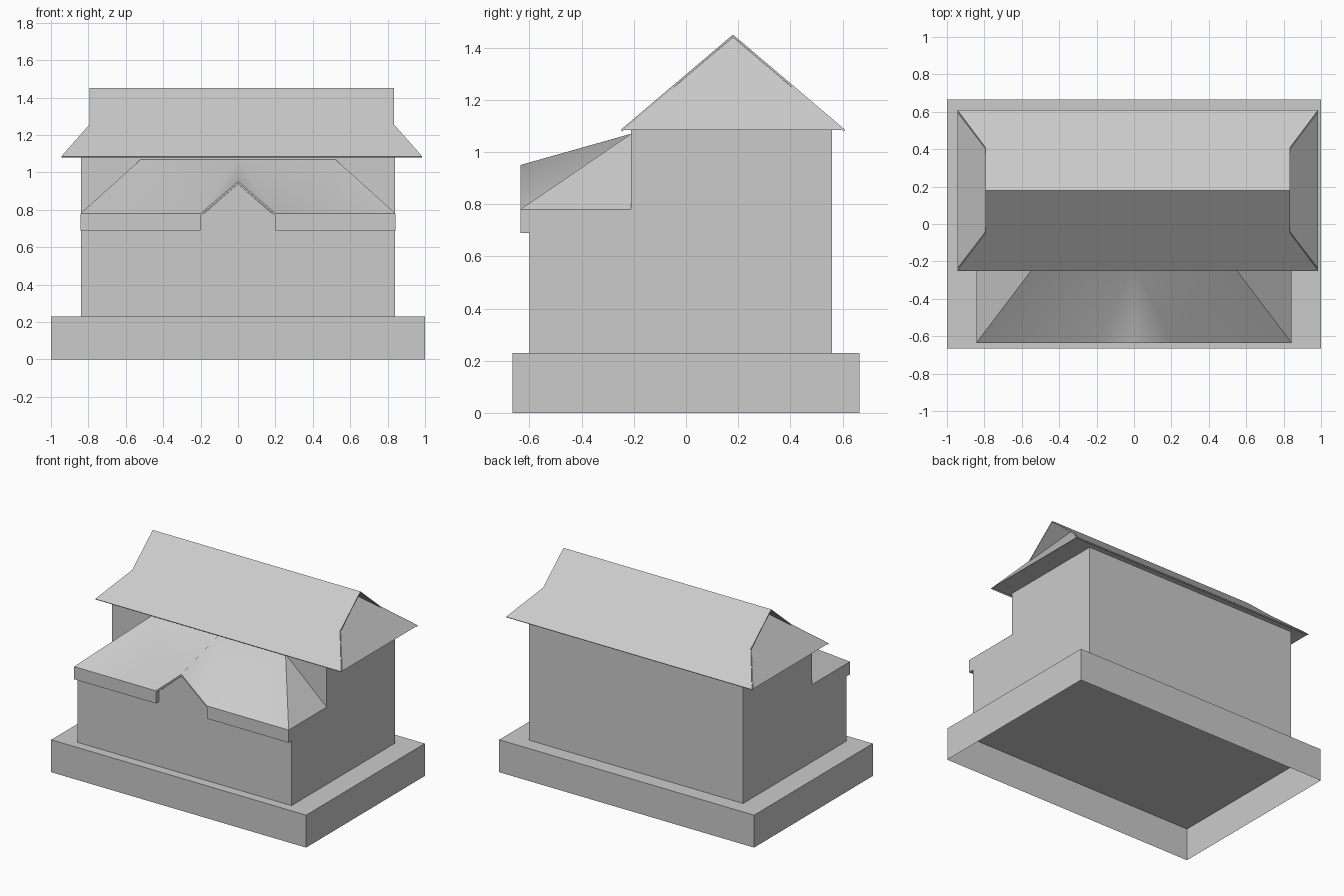
import bpy

if "Cube" in bpy.data.objects:
    bpy.data.objects.remove(bpy.data.objects["Cube"])


def make(name, verts, faces, smooth=()):
    me = bpy.data.meshes.new(name)
    me.from_pydata(verts, [], faces)
    for i, p in enumerate(me.polygons):
        p.use_smooth = i in smooth
    ob = bpy.data.objects.new(name, me)
    bpy.context.collection.objects.link(ob)
    return ob


def prism_x(name, profile, half):
    """Extrude a counter-clockwise (y, z) profile across x."""
    n = len(profile)
    verts = [(x, y, z) for x in (-half, half) for y, z in profile]
    faces = [tuple(reversed(range(n))), tuple(range(n, 2 * n))]
    faces += [(i, (i + 1) % n, n + (i + 1) % n, n + i) for i in range(n)]
    return make(name, verts, faces)


# Plinth, open underneath
X, Y, H = 1.0, 0.665, 0.23
make("plinth",
     [(sx * X, sy * Y, z) for z in (0, H) for sx, sy in ((-1, -1), (1, -1), (1, 1), (-1, 1))],
     [(4, 5, 6, 7)] + [(i, (i + 1) % 4, 4 + (i + 1) % 4, 4 + i) for i in range(4)])

# Stepped walls: low front room, tall rear block
WALL = -0.60
prism_x("walls", [(WALL, H), (0.56, H), (0.56, 1.09), (-0.21, 1.09),
                  (-0.21, 0.78), (WALL, 0.78)], 0.84)

# Recessed gable panel over the entrance
make("gable_panel", [(-0.2, WALL, 0.765), (0.2, WALL, 0.765), (0, WALL, 0.938)], [(0, 1, 2)])

# Front roof with central gable and fascia: right half, mirrored
F, B, E = -0.635, -0.21, 0.842
half = [(0, F, .95), (.2, F, .78), (E, F, .78), (.52, B, 1.07), (0, B, 1.07),
        (E, B, .78), (E, F, .69), (E, WALL, .69), (.2, F, .69), (.2, F, .768),
        (0, F, .938), (.2, WALL, .69), (.2, WALL, .768), (0, WALL, .938)]
roof = make("front_roof", half,
            [(0, 1, 4), (1, 2, 3, 4),            # gable slope, main slope
             (2, 5, 3), (2, 6, 7, 5),            # hip end, fascia side
             (0, 10, 9, 1), (1, 9, 8, 6, 2),     # gable rim, fascia front
             (8, 9, 12, 11), (9, 10, 13, 12),    # recess reveals
             (8, 11, 7, 6)], smooth=(0, 1))      # soffit
mirror = roof.modifiers.new("mirror", 'MIRROR')
mirror.use_axis[0] = True

# Upper roof: hipped core beneath two overhanging slopes
CX, CY = 0.02, 0.18
EAVE, KNEE, APEX, DEPTH = 0.965, 0.815, 0.645, 0.43
Z0, ZK, Z1 = 1.085, 1.255, 1.45
core_d = DEPTH - 0.012
core = make("upper_roof_hip_core",
            [(-EAVE, -core_d, Z0), (EAVE, -core_d, Z0), (EAVE, core_d, Z0), (-EAVE, core_d, Z0),
             (-APEX, 0, Z1 - .01), (APEX, 0, Z1 - .01)],
            [(3, 2, 1, 0), (0, 1, 5, 4), (1, 2, 5), (2, 3, 4, 5), (3, 0, 4)])
core.location = (CX, CY, 0)

slopes = make("upper_roof_slopes",
              [(-EAVE, -DEPTH, Z0), (EAVE, -DEPTH, Z0), (KNEE, -0.23, ZK),
               (KNEE, 0, Z1), (-KNEE, 0, Z1), (-KNEE, -0.23, ZK)],
              [(0, 1, 2, 3, 4, 5)])
slopes.location = (CX, CY, 0)
mirror = slopes.modifiers.new("mirror", 'MIRROR')
mirror.use_axis[0] = False
mirror.use_axis[1] = True
solid = slopes.modifiers.new("thickness", 'SOLIDIFY')
solid.thickness = 0.008
solid.offset = -1
